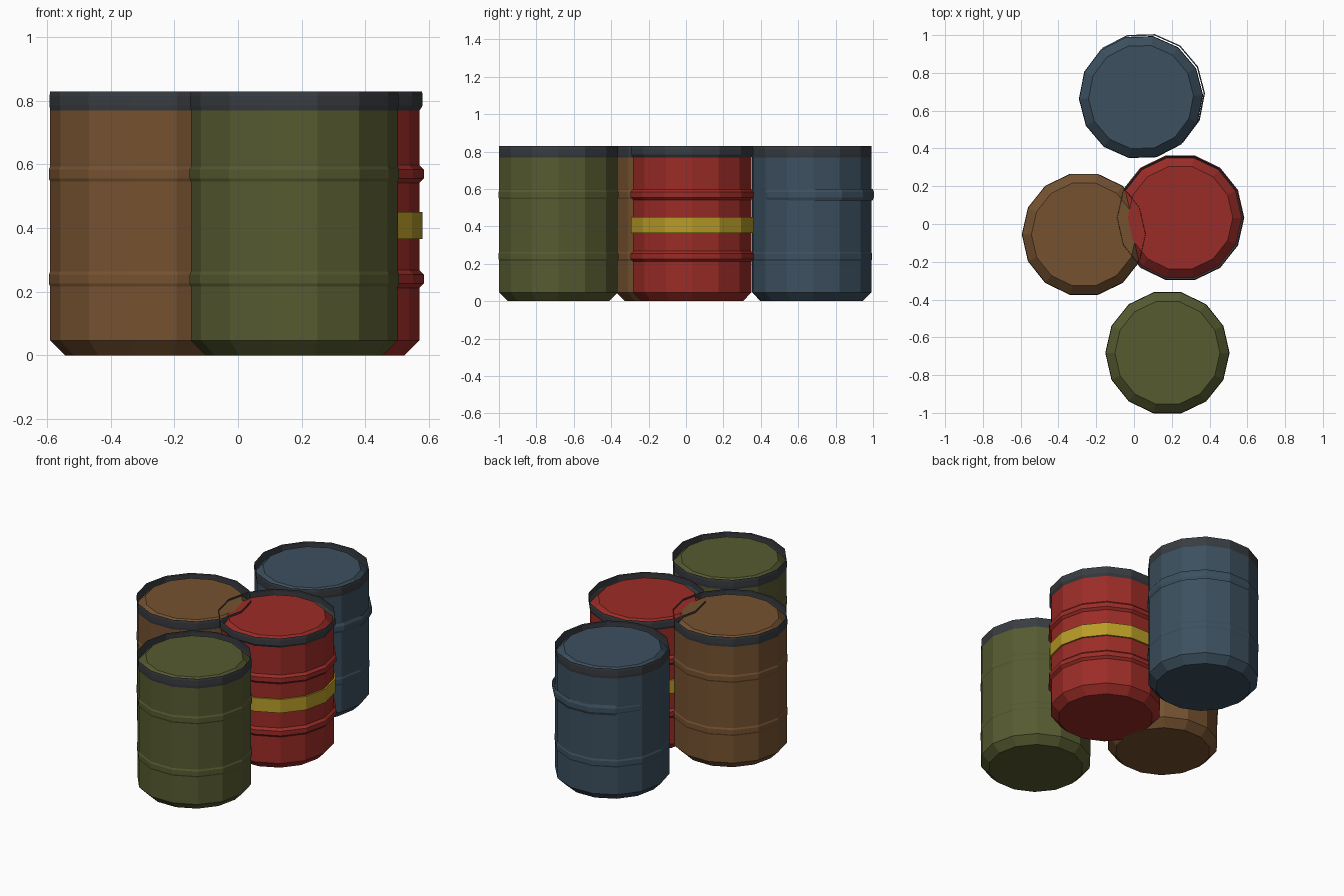
import bpy, math

if "Cube" in bpy.data.objects:
    bpy.data.objects.remove(bpy.data.objects["Cube"])

SIDES = 14
R = 0.325


def material(name, rgb):
    m = bpy.data.materials.new(name)
    m.diffuse_color = (*rgb, 1)
    m.use_nodes = True
    m.node_tree.nodes["Principled BSDF"].inputs["Base Color"].default_value = m.diffuse_color
    return m


def lathe(name, profile, centre, mat, turn=0.0, caps=False, smooth=False):
    """Turn a (radius, z) profile into a 14-sided shell."""
    verts, faces = [], []
    for r, z in profile:
        for i in range(SIDES):
            a = 2 * math.pi * i / SIDES + turn
            verts.append((r * math.cos(a), r * math.sin(a), z))
    for k in range(len(profile) - 1):
        for i in range(SIDES):
            j = (i + 1) % SIDES
            b = k * SIDES
            faces.append((b + i, b + j, b + SIDES + j, b + SIDES + i))
    if caps:
        faces.append(tuple(reversed(range(SIDES))))
        top = (len(profile) - 1) * SIDES
        faces.append(tuple(range(top, top + SIDES)))
    mesh = bpy.data.meshes.new(name)
    mesh.from_pydata(verts, [], faces)
    mesh.materials.append(mat)
    for p in mesh.polygons:
        p.use_smooth = smooth
    ob = bpy.data.objects.new(name, mesh)
    ob.location = (*centre, 0)
    bpy.context.collection.objects.link(ob)
    return ob


rim_mat = material("dark_steel", (0.04, 0.045, 0.052))
band_mat = material("yellow_paint", (0.48, 0.33, 0.02))

# name, centre, colour, turn, hoop bulge
barrels = [
    ("red", (0.245, 0.033), (0.33, 0.025, 0.02), 0.0, 0.014),
    ("brown", (-0.265, -0.055), (0.18, 0.085, 0.03), 0.0, 0.004),
    ("green", (0.177, -0.682), (0.095, 0.105, 0.03), 0.0, 0.004),
    ("blue", (0.037, 0.672), (0.045, 0.08, 0.115), 0.03, 0.004),
]

for name, centre, rgb, turn, bulge in barrels:
    paint = material(name + "_paint", rgb)

    # chamfered drum with flat lid
    lathe(name + "_barrel_body",
          [(R - 0.047, 0), (R, 0.047), (R, 0.772), (R - 0.047, 0.818)],
          centre, paint, turn, caps=True)

    # two raised hoops
    for label, z in (("lower", 0.24), ("upper", 0.57)):
        pos = centre
        if name == "blue" and label == "upper":
            pos = (centre[0] + 0.01, centre[1] + 0.01)  # knocked hoop
        b = R + bulge
        lathe(f"{name}_barrel_{label}_hoop",
              [(R - 0.003, z - 0.031), (b, z - 0.014), (b, z + 0.014), (R - 0.003, z + 0.031)],
              pos, paint, turn, smooth=False)

    # thin upright rim around the lid
    e = R + max(0.002, bulge - 0.004)
    lathe(name + "_barrel_rim",
          [(R, 0.769), (e, 0.785), (e, 0.815), (e - 0.002, 0.829)],
          centre, rim_mat, turn)

# painted band around the red barrel
lathe("warning_band",
      [(R, 0.366), (R + 0.01, 0.366), (R + 0.01, 0.45), (R, 0.45)],
      (0.245, 0.033), band_mat)
